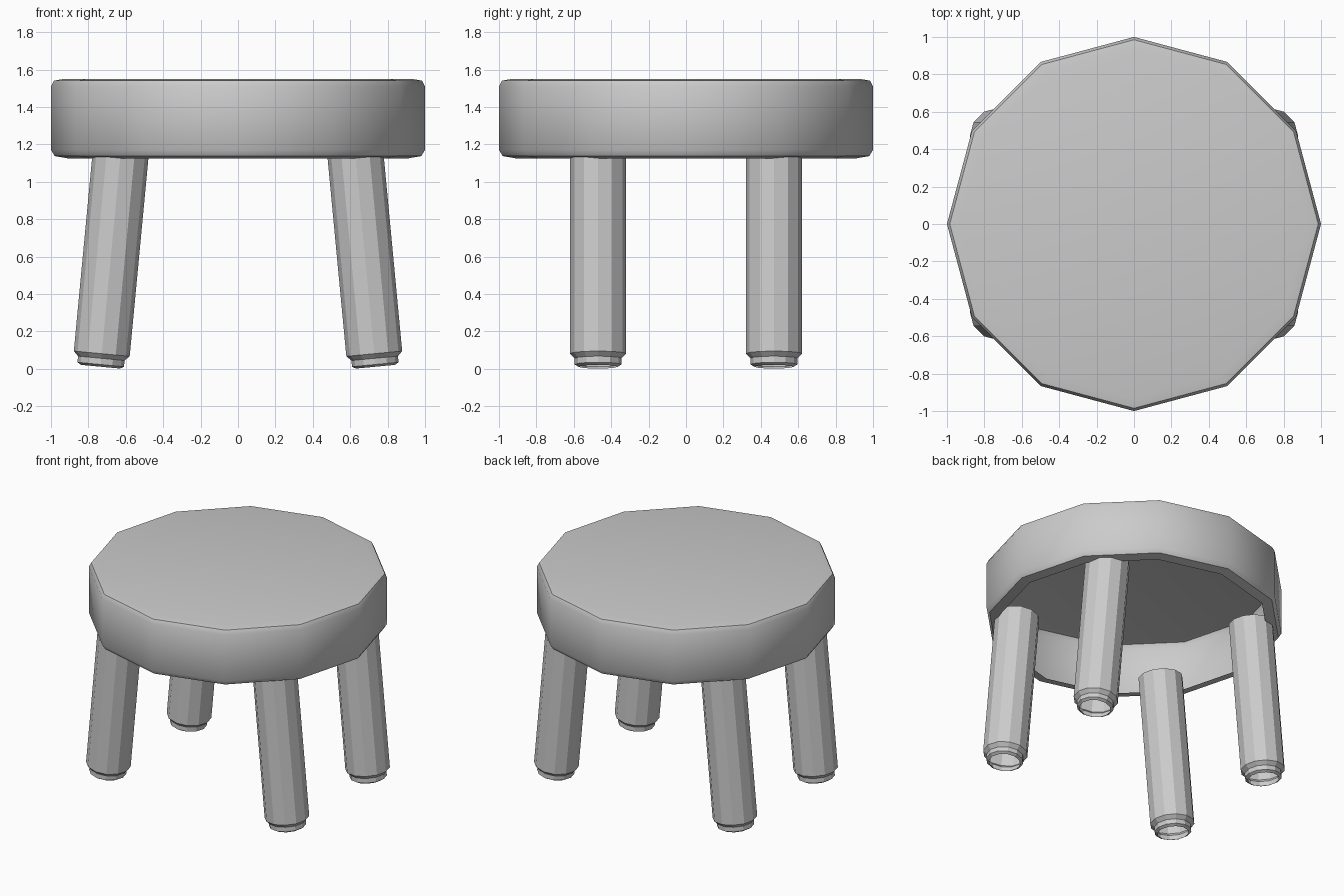
import bpy, bmesh, math
from mathutils import Matrix, Vector

if "Cube" in bpy.data.objects:
    bpy.data.objects.remove(bpy.data.objects["Cube"])


def lathe(name, profile, sides, matrix=Matrix(), cap_end=False, smooth=None):
    """Spin (radius, height) points into a faceted shell."""
    bm = bmesh.new()
    rings = []
    for r, z in profile:
        rings.append([bm.verts.new((r * math.cos(2 * math.pi * i / sides),
                                    r * math.sin(2 * math.pi * i / sides), z))
                      for i in range(sides)])
    for low, high in zip(rings, rings[1:]):
        for i in range(sides):
            j = (i + 1) % sides
            bm.faces.new((low[i], low[j], high[j], high[i]))
    if cap_end:
        bm.faces.new(rings[-1])
    bm.transform(matrix)
    mesh = bpy.data.meshes.new(name)
    bm.to_mesh(mesh)
    bm.free()
    obj = bpy.data.objects.new(name, mesh)
    bpy.context.collection.objects.link(obj)
    if smooth:
        bpy.ops.object.select_all(action='DESELECT')
        obj.select_set(True)
        bpy.context.view_layer.objects.active = obj
        bpy.ops.object.shade_smooth_by_angle(angle=math.radians(smooth))
    return obj


# Seat: twelve-sided shell, open underneath with a narrow inward lip
lathe("seat",
      [(0.91, 1.125), (0.98, 1.137), (1.0, 1.17),
       (1.0, 1.51), (0.985, 1.54), (0.93, 1.55)],
      12, cap_end=True, smooth=31)

# Legs: splayed sideways, with a stepped open foot
leg_profile = [(0.105, 0.0), (0.125, 0.012), (0.125, 0.045),
               (0.15, 0.07), (0.15, 1.16)]
splay = math.radians(5.4)
for depth, sy in (("front", -1), ("back", 1)):
    for side, sx in (("left", -1), ("right", 1)):
        place = (Matrix.Translation(Vector((sx * 0.735, sy * 0.47, 0.011)))
                 @ Matrix.Rotation(-sx * splay, 4, 'Y'))
        lathe(f"{depth}_{side}_leg", leg_profile, 12, place)
